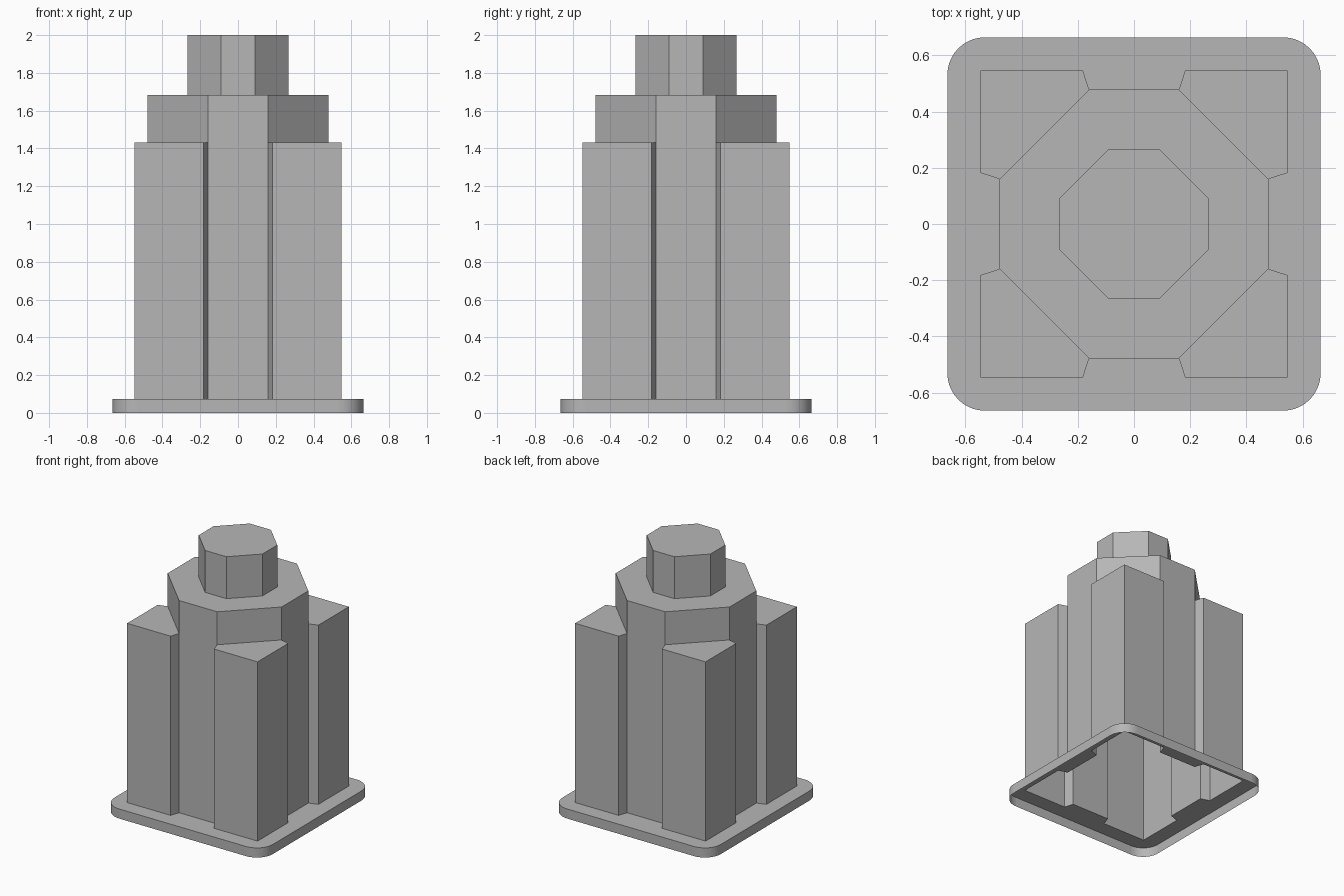
import bpy, bmesh
from math import pi, sin, cos

if "Cube" in bpy.data.objects:
    bpy.data.objects.remove(bpy.data.objects["Cube"])

Z_BASE, Z_BODY, Z_COLLAR, Z_TOP = 0.073, 1.432, 1.682, 2.0

grey = bpy.data.materials.new("dark_grey")
grey.diffuse_color = (0.47, 0.47, 0.47, 1)
grey.use_nodes = True
grey.node_tree.nodes["Principled BSDF"].inputs["Base Color"].default_value = grey.diffuse_color


def four_fold(quadrant):
    """Repeat a first-quadrant profile around z, counter-clockwise."""
    pts = list(quadrant)
    out = []
    for _ in range(4):
        out += pts
        pts = [(-y, x) for x, y in pts]
    return out


def loop(bm, pts, z):
    return [bm.verts.new((x, y, z)) for x, y in pts]


def walls(bm, low, high):
    n = len(low)
    return [bm.faces.new((low[i], low[(i + 1) % n], high[(i + 1) % n], high[i]))
            for i in range(n)]


def shelf(bm, outer, inner):
    """Flat upward ring between two loops at one height."""
    edges = []
    for ring in (outer, inner):
        for a, b in zip(ring, ring[1:] + ring[:1]):
            edges.append(bm.edges.get((a, b)) or bm.edges.new((a, b)))
    bmesh.ops.triangle_fill(bm, use_beauty=True, use_dissolve=False,
                            edges=edges, normal=(0, 0, 1))


def finish(bm, name):
    mesh = bpy.data.meshes.new(name)
    bm.to_mesh(mesh)
    bm.free()
    mesh.materials.append(grey)
    obj = bpy.data.objects.new(name, mesh)
    bpy.context.collection.objects.link(obj)
    return obj


# Profiles
R, HALF, STEPS = 0.133, 0.664, 10
flange = four_fold([(HALF - R + R * cos(t), HALF - R + R * sin(t))
                    for t in (i / STEPS * pi / 2 for i in range(STEPS + 1))])
corner = [(0.478, 0.16), (0.547, 0.182), (0.547, 0.547), (0.182, 0.547), (0.16, 0.478)]
body = four_fold(corner)
collar = four_fold([corner[0], corner[-1]])
cap = four_fold([(0.267, 0.089), (0.089, 0.267)])

# Base flange: rounded rim and top sheet, open underneath
bm = bmesh.new()
low, high = loop(bm, flange, 0), loop(bm, flange, Z_BASE)
rim = walls(bm, low, high)
for i, face in enumerate(rim):
    face.smooth = i % (STEPS + 1) != STEPS
shelf(bm, high, loop(bm, body, Z_BASE))
for e in bm.edges:
    if any(abs(f.normal.z) > 0.5 for f in e.link_faces):
        e.smooth = False
finish(bm, "base_flange")

# Body: hollow octagonal core with four corner pillars
bm = bmesh.new()
top = loop(bm, body, Z_BODY)
walls(bm, loop(bm, body, Z_BASE), top)
for i in range(0, 20, 5):
    bm.faces.new(top[i:i + 5])
finish(bm, "pillared_body")

# Octagonal collar with its flat shoulder
bm = bmesh.new()
top = loop(bm, collar, Z_COLLAR)
walls(bm, loop(bm, collar, Z_BODY), top)
shelf(bm, top, loop(bm, cap, Z_COLLAR))
finish(bm, "octagonal_collar")

# Octagonal cap
bm = bmesh.new()
top = loop(bm, cap, Z_TOP)
walls(bm, loop(bm, cap, Z_COLLAR), top)
bm.faces.new(top)
finish(bm, "octagonal_cap")
